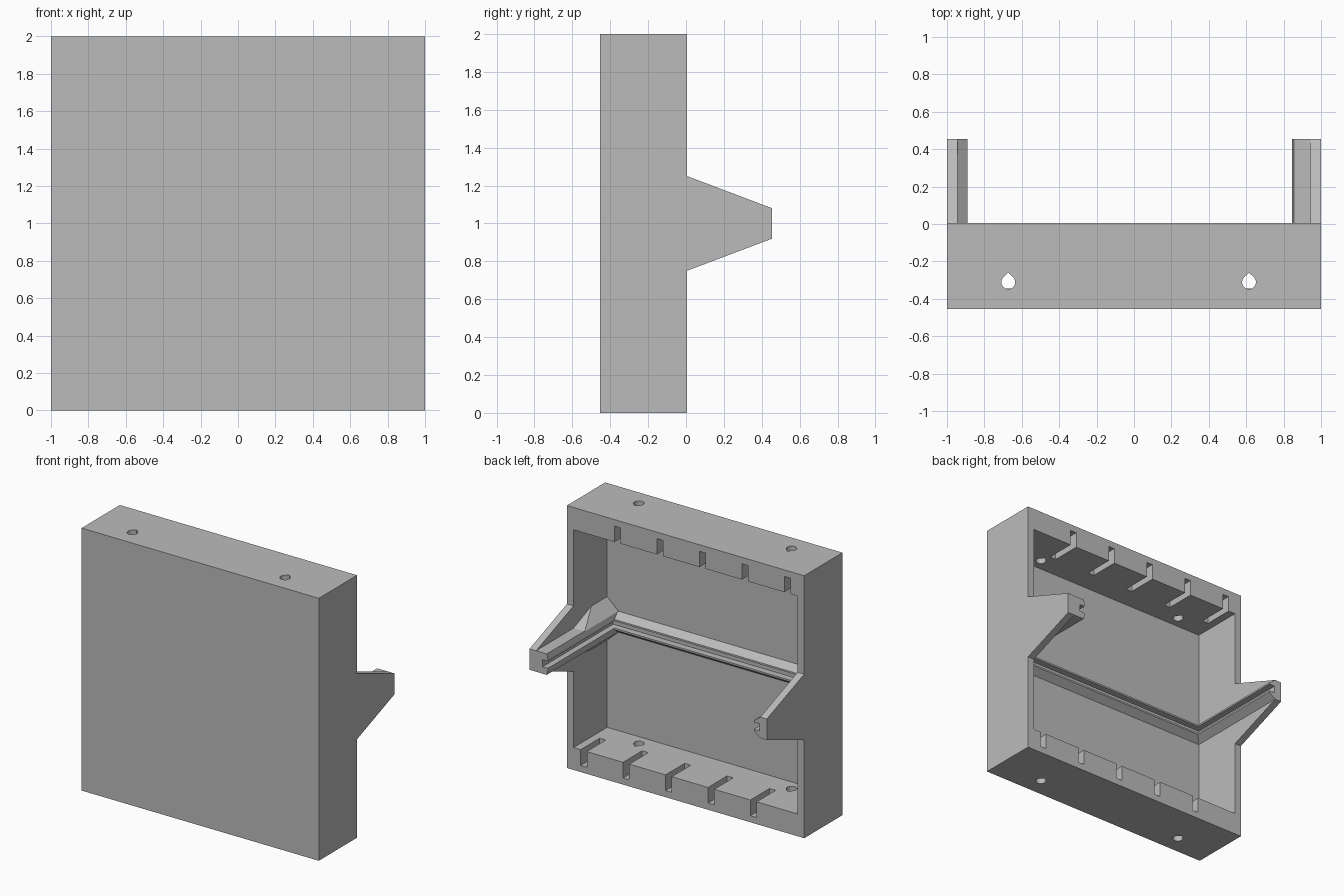
import bpy
import bmesh
from math import cos, sin, radians

cube = bpy.data.objects.get("Cube")
if cube:
    bpy.data.objects.remove(cube, do_unlink=True)

grey = bpy.data.materials.new("plain_grey")
grey.use_nodes = True
GREY = (0.5, 0.5, 0.5, 1)
grey.diffuse_color = GREY
grey.node_tree.nodes["Principled BSDF"].inputs["Base Color"].default_value = GREY

FRONT, BACK = -0.455, 0.005      # case depth
TIP = 0.455                      # end of the arms
WALL, RIM = 0.055, 0.17          # thin walls, thick top and bottom
INNER = 1 - WALL
FLOOR = FRONT + WALL             # inner face of the front plate


def finish(name, bm):
    bmesh.ops.recalc_face_normals(bm, faces=bm.faces)
    mesh = bpy.data.meshes.new(name)
    bm.to_mesh(mesh)
    bm.free()
    mesh.materials.append(grey)
    obj = bpy.data.objects.new(name, mesh)
    bpy.context.collection.objects.link(obj)
    return obj


def add_prism(bm, profile, axis, a, b):
    """Extrude a 2D profile along an axis from a to b."""
    def place(u, v, w):
        return {"x": (w, u, v), "y": (u, w, v), "z": (u, v, w)}[axis]
    low = [bm.verts.new(place(u, v, a)) for u, v in profile]
    high = [bm.verts.new(place(u, v, b)) for u, v in profile]
    bm.faces.new(low)
    bm.faces.new(high)
    for i in range(len(low)):
        j = (i + 1) % len(low)
        bm.faces.new((low[i], low[j], high[j], high[i]))


def prism(name, profile, axis, a, b):
    bm = bmesh.new()
    add_prism(bm, profile, axis, a, b)
    return finish(name, bm)


def rect(u0, u1, v0, v1):
    return [(u0, v0), (u1, v0), (u1, v1), (u0, v1)]


def cut(target, cutter):
    cutter.hide_render = True
    mod = target.modifiers.new("cut", "BOOLEAN")
    mod.operation, mod.solver, mod.object = "DIFFERENCE", "EXACT", cutter
    bpy.context.view_layer.objects.active = target
    bpy.ops.object.modifier_apply(modifier=mod.name)
    bpy.data.objects.remove(cutter, do_unlink=True)


# Case, open at the back
case = prism("case", rect(-1, 1, 0, 2), "y", FRONT, BACK)
cut(case, prism("cavity", rect(-INNER, INNER, RIM, 2 - RIM), "y", FLOOR, 0.2))

# Slots in the top and bottom rims, staggered against each other
bm = bmesh.new()
for k in range(-2, 3):
    x = 0.143 + 0.358 * k
    add_prism(bm, rect(x - 0.026, x + 0.026, 0.05, 0.3), "y", -0.225, 0.1)
    add_prism(bm, rect(-x - 0.026, -x + 0.026, 1.7, 1.95), "y", -0.225, 0.1)
cut(case, finish("slots", bm))

# Teardrop holes through both rims
bm = bmesh.new()
for x in (-0.672, 0.615):
    drop = [(x + 0.037 * cos(radians(a)), -0.311 + 0.037 * sin(radians(a)))
            for a in range(135, 406, 15)]
    add_prism(bm, drop + [(x, -0.26)], "z", -0.1, 2.1)
cut(case, finish("holes", bm))

# Tapered arms behind the side walls
arm = [(BACK, 0.75), (TIP, 0.92), (TIP, 1.08), (BACK, 1.25)]
prism("left_arm", arm, "x", INNER, 1)
prism("right_arm", arm, "x", -1, -INNER)


# Grooved rails that hold a sliding board at mid height
def rail_profile(base, tip, shoulder, groove):
    upper = [(base, 0.08), (shoulder, 0.08), (tip, 0.04), (tip, 0.027), (groove, 0.027)]
    return [(u, 1 + v) for u, v in upper] + [(u, 1 - v) for u, v in reversed(upper)]


LIP = 0.845
prism("left_rail", rail_profile(INNER, LIP, 0.855, 0.89), "y", FLOOR, TIP)
prism("right_rail", rail_profile(-INNER - 0.002, -0.89, -INNER, -0.94),
      "y", FLOOR, TIP)
prism("front_rail", rail_profile(FLOOR - 0.002, FLOOR + WALL, FLOOR, FLOOR + 0.005),
      "x", -INNER, 0.89)

# Sloped supports above and below the wide rail, inside the case
for name, s in (("upper_support", 1), ("lower_support", -1)):
    bm = bmesh.new()
    for x, y, h in ((INNER, FLOOR, 0.166), (INNER, -0.21, 0.166),
                    (INNER, FLOOR, 0.08), (INNER, BACK, 0.08),
                    (LIP + 0.005, FLOOR, 0.08), (LIP + 0.005, BACK, 0.08)):
        bm.verts.new((x, y, 1 + s * h))
    bmesh.ops.convex_hull(bm, input=bm.verts)
    bmesh.ops.dissolve_limit(bm, angle_limit=0.02, verts=bm.verts, edges=bm.edges)
    finish(name, bm)
